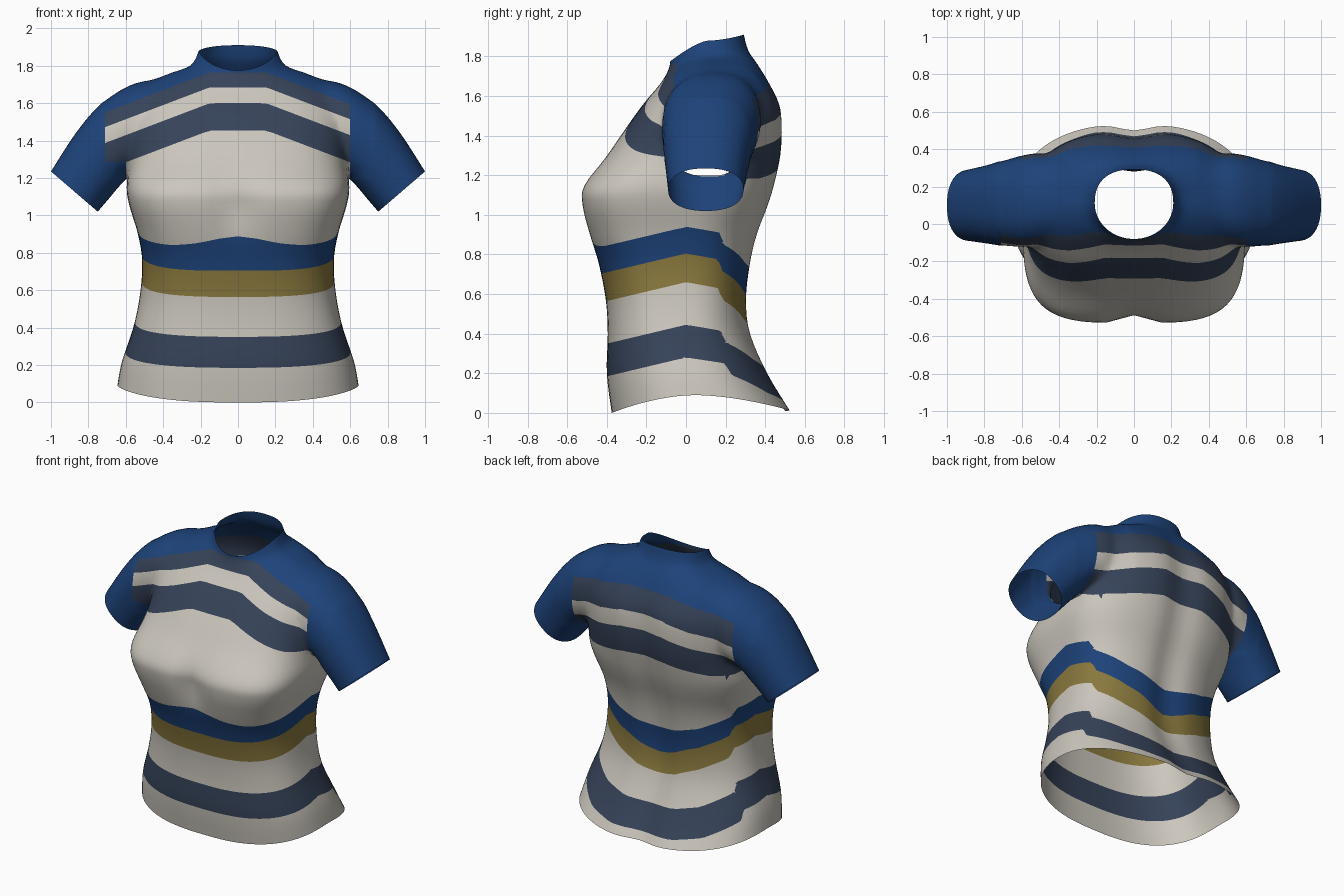
import bpy, bmesh, math

if "Cube" in bpy.data.objects:
    bpy.data.objects.remove(bpy.data.objects["Cube"])

SEG = 96


def material(name, rgb):
    m = bpy.data.materials.new(name)
    m.diffuse_color = (*rgb, 1)
    m.use_nodes = True
    m.node_tree.nodes["Principled BSDF"].inputs["Base Color"].default_value = m.diffuse_color
    return m


MATS = [material("cream", (0.60, 0.57, 0.51)), material("slate", (0.037, 0.056, 0.100)),
        material("blue", (0.0125, 0.056, 0.195)), material("gold", (0.25, 0.188, 0.047))]
CREAM, SLATE, BLUE, GOLD = range(4)


def spline(keys, steps):
    """Catmull-Rom interpolation of rows of numbers."""
    out = []
    for i in range(len(keys) - 1):
        p = [keys[max(0, min(len(keys) - 1, i + k))] for k in (-1, 0, 1, 2)]
        for s in range(steps):
            t = s / steps
            out.append([0.5 * (2 * b + (c - a) * t + (2 * a - 5 * b + 4 * c - d) * t * t
                               + (3 * b - a - 3 * c + d) * t ** 3) for a, b, c, d in zip(*p)])
    return out + [list(keys[-1])]


def loft(bm, rings, mat):
    """Skin rings into a tube; the end caps get the gold marker index and are removed later."""
    vs = [[bm.verts.new(p) for p in r] for r in rings]
    for a, b in zip(vs, vs[1:]):
        for i in range(len(a)):
            j = (i + 1) % len(a)
            bm.faces.new((a[i], a[j], b[j], b[i])).material_index = mat
    bm.faces.new(vs[0][::-1]).material_index = GOLD
    bm.faces.new(vs[-1]).material_index = GOLD


def make_object(bm, name):
    bmesh.ops.recalc_face_normals(bm, faces=bm.faces[:])
    me = bpy.data.meshes.new(name)
    bm.to_mesh(me)
    bm.free()
    for m in MATS:
        me.materials.append(m)
    ob = bpy.data.objects.new(name, me)
    bpy.context.collection.objects.link(ob)
    return ob


def power(v, e):
    return math.copysign(abs(v) ** e, v)


def bell(v, w):
    return math.exp(-(v / w) ** 2)


def ramp(v, points):
    """Piecewise linear function through (v, value) points."""
    for (a, fa), (b, fb) in zip(points, points[1:]):
        if v < b:
            return fa + (fb - fa) * max(0, v - a) / (b - a)
    return points[-1][1]


# Torso: z front, z side, z back, half width, y front, y back, y centre, front squareness
TORSO = [(0.0, 0.09, 0.01, 0.645, -0.375, 0.535, 0.05, 2.6),
         (0.2, 0.22, 0.2, 0.62, -0.40, 0.42, 0.03, 2.6),
         (0.4, 0.4, 0.4, 0.56, -0.395, 0.335, 0.0, 2.7),
         (0.57, 0.57, 0.57, 0.525, -0.405, 0.315, 0.0, 2.8),
         (0.75, 0.75, 0.75, 0.512, -0.44, 0.335, 0.0, 3.0),
         (0.9, 0.9, 0.9, 0.535, -0.488, 0.37, 0.0, 3.4),
         (1.05, 1.05, 1.05, 0.58, -0.525, 0.425, 0.03, 3.8),
         (1.15, 1.15, 1.15, 0.595, -0.515, 0.455, 0.05, 3.7),
         (1.3, 1.3, 1.3, 0.58, -0.40, 0.488, 0.08, 3.0),
         (1.45, 1.45, 1.45, 0.585, -0.295, 0.495, 0.1, 2.8),
         (1.56, 1.57, 1.56, 0.575, -0.215, 0.48, 0.11, 2.7),
         (1.65, 1.685, 1.67, 0.52, -0.14, 0.425, 0.12, 2.5),
         (1.70, 1.75, 1.76, 0.39, -0.105, 0.368, 0.12, 2.3),
         (1.745, 1.80, 1.83, 0.255, -0.085, 0.315, 0.11, 2.1),
         (1.775, 1.88, 1.91, 0.21, -0.08, 0.292, 0.11, 2.0)]


def torso_ring(k):
    zf, zs, zb, w, yf, yb, yc, n = k
    pts = []
    for i in range(SEG):
        a = 2 * math.pi * i / SEG
        c, s = math.cos(a), math.sin(a)
        e = 2 / (n if s < 0 else 2.4)
        x = w * power(c, e)
        y = yc + (yb - yc if s > 0 else yc - yf) * power(s, e)
        z = zs + ((zb if s > 0 else zf) - zs) * abs(s) ** 1.4
        if s < 0:    # hollow between the chest halves
            y += 0.045 * bell(x, 0.09) * bell(z - 1.06, 0.15)
        else:    # hollow along the spine
            y -= 0.035 * s * bell(x, 0.11) * ramp(zb, [(1.5, 1), (1.83, 0)])
        pts.append((x, y, z))
    return pts


bm = bmesh.new()
loft(bm, [torso_ring(k) for k in spline(TORSO, 4)], CREAM)
shirt = make_object(bm, "shirt")

# Sleeves: top x, top z, bottom x, bottom z, y front, y back
SLEEVE = [(0.36, 1.66, 0.40, 1.30, 0.0, 0.30),
          (0.47, 1.725, 0.50, 1.25, -0.10, 0.38),
          (0.60, 1.69, 0.58, 1.21, -0.125, 0.372),
          (0.73, 1.60, 0.64, 1.15, -0.12, 0.345),
          (0.86, 1.45, 0.69, 1.09, -0.105, 0.315),
          (1.0, 1.235, 0.75, 1.02, -0.09, 0.29)]
bm = bmesh.new()
for side in (-1, 1):
    rings = []
    for tx, tz, bx, bz, yf, yb in spline(SLEEVE, 6):
        ring = []
        for i in range(48):
            a = 2 * math.pi * i / 48
            u, v = power(math.cos(a), 0.87), power(math.sin(a), 0.87)
            ring.append((side * ((tx + bx) / 2 + (tx - bx) / 2 * u),
                         (yf + yb) / 2 + (yb - yf) / 2 * v,
                         (tz + bz) / 2 + (tz - bz) / 2 * u))
        rings.append(ring)
    loft(bm, rings, BLUE)
sleeves = make_object(bm, "sleeves")

# Join the sleeves to the torso
mod = shirt.modifiers.new("join", "BOOLEAN")
mod.operation, mod.solver, mod.object = "UNION", "EXACT", sleeves
bpy.context.view_layer.objects.active = shirt
bpy.ops.object.modifier_apply(modifier=mod.name)
bpy.data.objects.remove(sleeves)

# Open the neck, hem and cuffs, then soften the armhole seams
bm = bmesh.new()
bm.from_mesh(shirt.data)
bmesh.ops.delete(bm, geom=[f for f in bm.faces if f.material_index == GOLD], context="FACES")
bmesh.ops.remove_doubles(bm, verts=bm.verts[:], dist=0.004)
bmesh.ops.triangulate(bm, faces=bm.faces[:])
for _ in range(8):
    seam = [v for v in bm.verts if 0.36 < abs(v.co.x) < 0.72 and v.co.z > 1.2 and not v.is_boundary]
    bmesh.ops.smooth_vert(bm, verts=seam, factor=0.5, use_axis_x=True, use_axis_y=True, use_axis_z=True)

# Rise of the lower stripes by angle behind the side, with a step at the side seam
BACK_RISE = [(0, 0.1), (19, 0.07), (22, 0.01), (45, -0.08), (65, -0.115), (90, -0.12)]


def stripe_height(p):
    """Height along the fabric, so that stripes dip and rise around the body."""
    x, y, z = abs(p.x), p.y, p.z
    if z < 1.15:
        if y > 0:
            rise = ramp(math.degrees(math.atan2(y, x)), BACK_RISE)
            rise -= 0.06 * bell(x, 0.16) * bell(z - 0.5, 0.2)
        else:
            rise = ramp(y, [(-0.42, 0), (0, 0.1)])
            rise += 0.05 * bell(x, 0.2) * bell(z - 0.9, 0.1)
        return z - rise
    back = max(0, min(1, y / 0.3))
    drop = (0.38 - 0.2 * back) * max(0, x - 0.15)
    h = z + drop + back * (0.14 + 0.2 * max(0, min(0.4, 1.65 - z)))
    return h - 0.35 * back * max(0, h - 1.685)


def cut(func, level):
    """Cut edges into the mesh along func(point) = level."""
    val = {v: func(v.co) - level for v in bm.verts}
    new = []
    for e in bm.edges[:]:
        a, b = e.verts
        if val[a] * val[b] < 0:
            t = val[a] / (val[a] - val[b])
            new.append(bmesh.utils.edge_split(e, a, t)[1])
    bmesh.ops.connect_verts(bm, verts=new)
    bmesh.ops.triangulate(bm, faces=[f for f in bm.faces if len(f.verts) > 3])


# Stripes from the hem up: upper limit and colour
STRIPES = [(0.18, CREAM), (0.345, SLATE), (0.56, CREAM), (0.705, GOLD), (0.84, BLUE),
           (1.455, CREAM), (1.6, SLATE), (1.685, CREAM), (1.765, SLATE), (9, BLUE)]
for level, _ in STRIPES[:-1]:
    cut(stripe_height, level)
for limit in (-0.71, -0.60, 0.60):
    cut(lambda p: p.x, limit)
for f in bm.faces:
    p = f.calc_center_median()
    # the front stripes run further onto the left sleeve
    lo = -0.71 if p.y < 0.05 and p.z > 1.29 else -0.60
    if f.material_index == BLUE and not lo < p.x < 0.60:
        continue
    h = stripe_height(p)
    f.material_index = next(c for level, c in STRIPES if h < level)

bm.to_mesh(shirt.data)
bm.free()
shirt.select_set(True)
bpy.ops.object.shade_smooth_by_angle(angle=math.radians(50))
